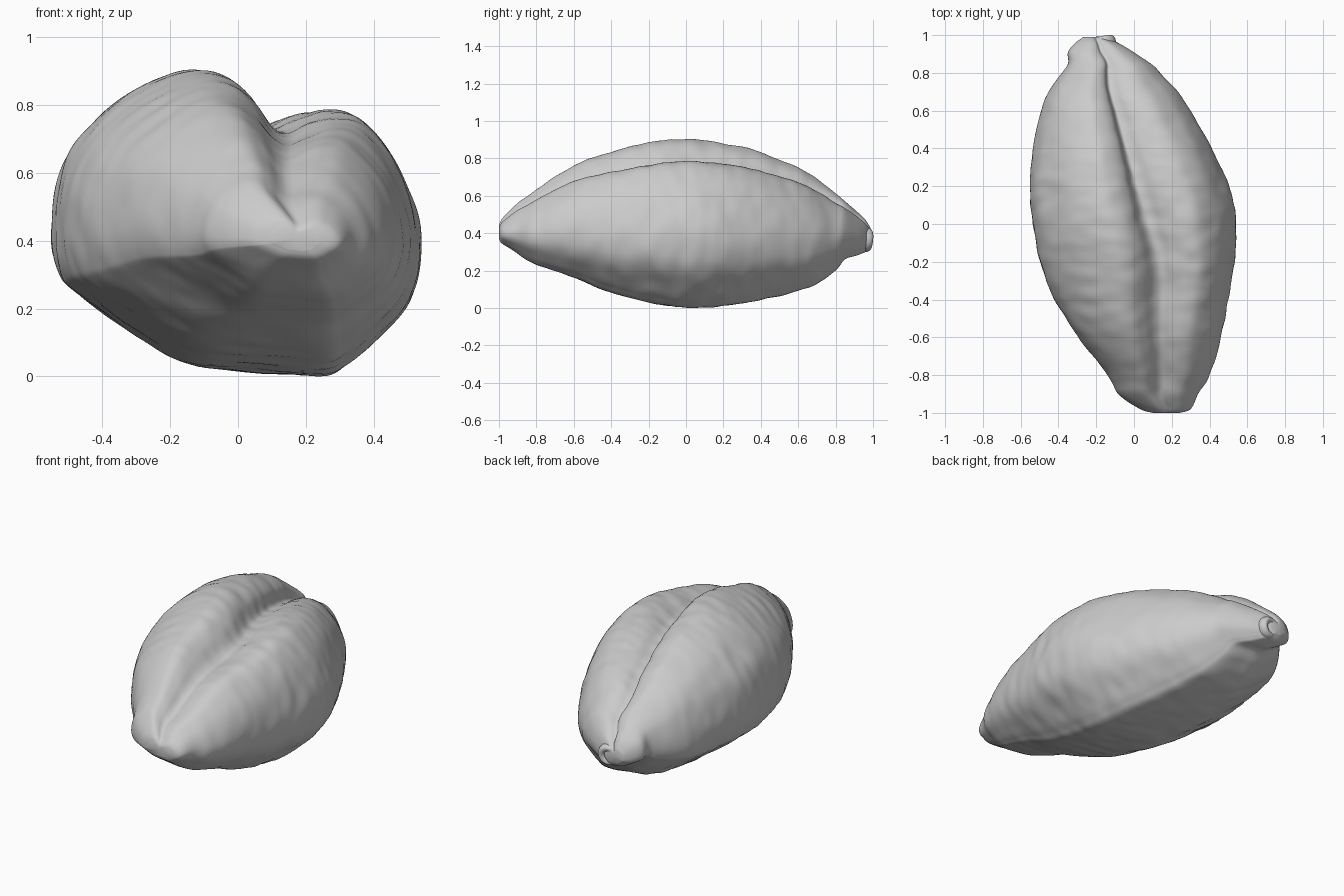
import bpy, bmesh, math
from mathutils import Vector, noise

old = bpy.data.objects.get("Cube")
if old:
    bpy.data.objects.remove(old, do_unlink=True)

husk = bpy.data.materials.new("plain grey")
husk.use_nodes = True
grey = (0.6, 0.6, 0.6, 1)
husk.diffuse_color = grey
husk.node_tree.nodes["Principled BSDF"].inputs["Base Color"].default_value = grey


def spline(points, steps, closed):
    """Catmull-Rom samples through points of any dimension."""
    count = len(points)
    spans = count if closed else count - 1

    def pick(i):
        return points[i % count] if closed else points[min(max(i, 0), count - 1)]

    samples = []
    for i in range(spans):
        corners = [pick(i + k) for k in (-1, 0, 1, 2)]
        for s in range(steps):
            t = s / steps
            samples.append([
                q + t / 2 * (r - p + t * (2 * p - 5 * q + 4 * r - w + t * (3 * (q - r) + w - p)))
                for p, q, r, w in zip(*corners)])
    if not closed:
        samples.append(list(points[-1]))
    return samples


def loft(bm, rings):
    """Skin closed rings of equal length and cap both ends."""
    loops = [[bm.verts.new(co) for co in ring] for ring in rings]
    for one, two in zip(loops, loops[1:]):
        for j in range(len(one)):
            k = (j + 1) % len(one)
            bm.faces.new((one[j], one[k], two[k], two[j]))
    for loop in (loops[0], loops[-1]):
        middle = bm.verts.new(sum((v.co for v in loop), Vector()) / len(loop))
        for j in range(len(loop)):
            bm.faces.new((loop[j], loop[(j + 1) % len(loop)], middle))
    bmesh.ops.recalc_face_normals(bm, faces=bm.faces)


def finish(name, bm):
    mesh = bpy.data.meshes.new(name)
    bm.to_mesh(mesh)
    bm.free()
    mesh.materials.append(husk)
    mesh.shade_smooth()
    obj = bpy.data.objects.new(name, mesh)
    bpy.context.collection.objects.link(obj)
    return obj


# Upper cross-sections in percent of width and height: narrow crease at the
# back, open valley at the front; both share one belly
back_top = [(0, 45), (1, 60), (5, 74), (13, 86), (24, 95), (36, 100), (44, 98),
            (50, 92), (53, 82), (57, 82), (64, 86), (73, 88), (82, 85), (91, 74), (97, 59)]
front_top = [(0, 45), (1, 60), (5, 74), (13, 86), (23, 95), (34, 100), (42, 99),
             (49, 92), (55, 83), (60, 80), (66, 83), (74, 86), (82, 84), (91, 73), (97, 59)]
belly = [(100, 44), (99, 31), (95, 21), (87, 11), (80, 4), (72, 0),
         (50, 2), (35, 5), (21, 15), (6, 28), (2, 34)]

# Stations along the grain in percent: y, left x, right x, bottom z, top z, crease shift
stations = [(-100, 10, 24, 37, 44, -5), (-98, 3, 30, 34, 48, -5), (-90, -8, 34, 29, 56, -6),
            (-80, -14, 40, 23, 63, -6), (-60, -29, 46, 16, 76, -2), (-40, -42, 50, 8, 83, 2),
            (-20, -50, 53, 3, 88, 4), (0, -54, 54, 0, 90, 1), (20, -55, 50, 1, 88, -1),
            (40, -53, 41, 4, 83, -2), (60, -49, 30, 9, 75, -4), (70, -45, 23, 13, 69, -6),
            (80, -38, 14, 20, 61, -7), (85, -35, 9, 26, 57, -6), (91, -35, 0, 28, 52, -3),
            (96, -31, -9, 30, 47, 0), (99, -27, -16, 33, 42, 0)]

back = spline(back_top + belly, 6, True)
front = spline(front_top + belly, 6, True)
rings = []
for y, left, right, low, high, shift in spline(stations, 10, False):
    mix = min(max(0.5 + y / 80, 0), 1)
    ring = []
    for near, far in zip(front, back):
        u, v = Vector(near).lerp(Vector(far), mix) / 100
        u += shift / 100 * 4 * u * (1 - u) * min(max(0, v - 0.45) * 3, 1)
        ring.append(Vector((left + (right - left) * u, y, low + (high - low) * v)) / 100)
    rings.append(ring)

# Grain body with fine wrinkles running across its length
bm = bmesh.new()
loft(bm, rings)
bm.normal_update()
for vert in bm.verts:
    co = vert.co
    fade = max(0, 1 - abs(co.y)) ** 0.3
    ripple = noise.noise(Vector((co.x * 8, co.y * 15, co.z * 8)))
    lumps = noise.noise(co * 5 + Vector((3, 1, 7)))
    vert.co = co + vert.normal * fade * (0.007 * ripple + 0.006 * lumps)
lowest = min(v.co.z for v in bm.verts)
for vert in bm.verts:
    vert.co.z -= lowest
finish("grain_body", bm)

# Pitted stalk scar at the back tip, turned around its own axis
profile = [(0.05, -0.08), (0.062, -0.03), (0.064, 0.012), (0.052, 0.032),
           (0.035, 0.032), (0.02, 0.02), (0.005, 0.014)]
bm = bmesh.new()
turns = [2 * math.pi * k / 32 for k in range(32)]
loft(bm, [[Vector((r * math.cos(a), r * math.sin(a), h)) for a in turns]
          for r, h in spline(profile, 4, False)])
scar = finish("stalk_scar", bm)
scar.rotation_euler = Vector((-0.2, 1, -0.1)).to_track_quat("Z", "Y").to_euler()
scar.location = (-0.16, 0.958, 0.365)
